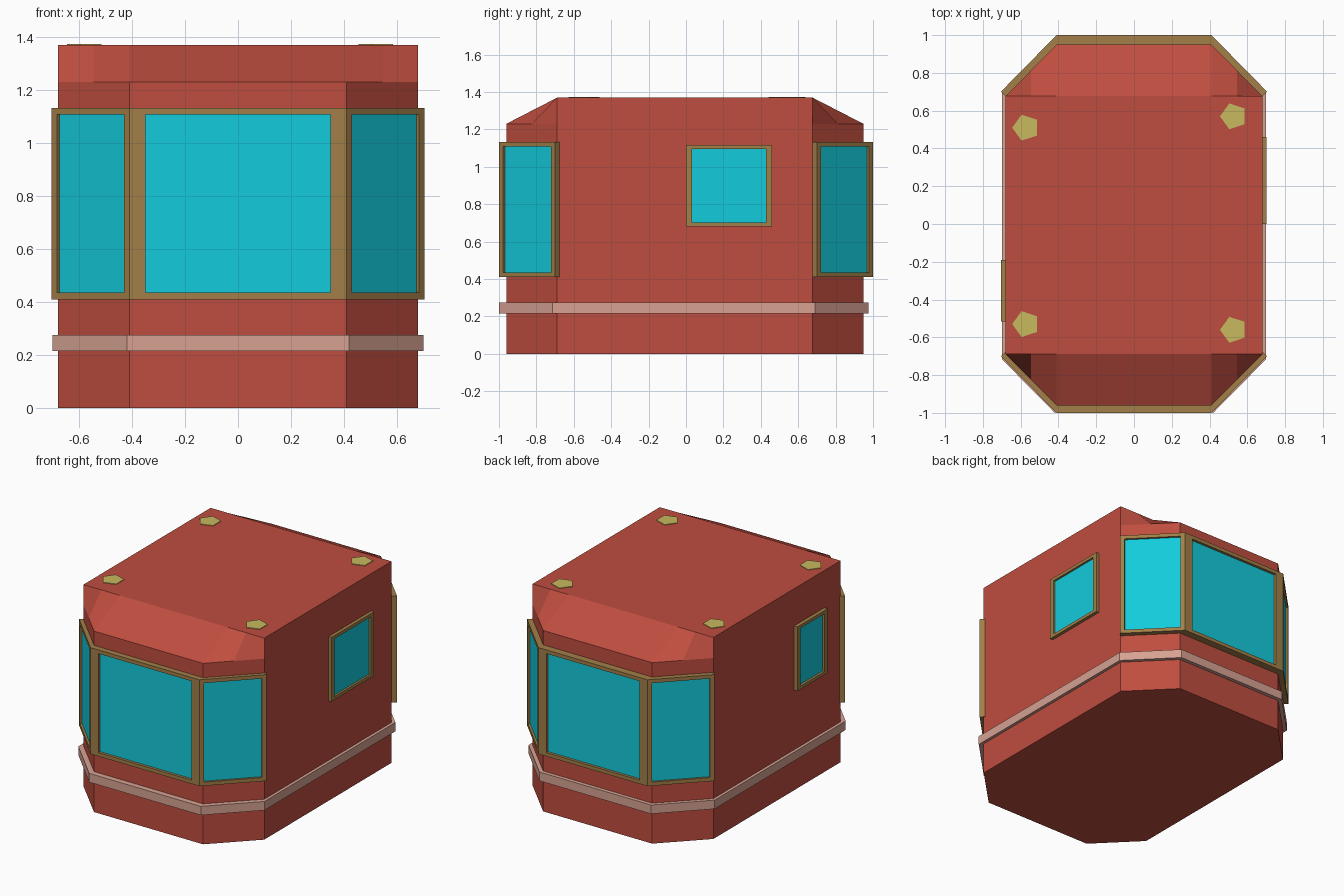
import bpy, bmesh
from math import pi
from mathutils import Vector

if "Cube" in bpy.data.objects:
    bpy.data.objects.remove(bpy.data.objects["Cube"])


def material(name, rgb):
    m = bpy.data.materials.new(name)
    m.diffuse_color = (*rgb, 1)
    m.use_nodes = True
    m.node_tree.nodes["Principled BSDF"].inputs["Base Color"].default_value = m.diffuse_color
    return m


RED = material("red_paint", (0.52, 0.075, 0.05))
PINK = material("pale_trim", (0.68, 0.36, 0.29))
BROWN = material("bronze_frame", (0.36, 0.21, 0.065))
CYAN = material("cyan_glass", (0.007, 0.60, 0.72))
GOLD = material("gold_stud", (0.57, 0.49, 0.11))


def finish(bm, name, mat):
    bmesh.ops.remove_doubles(bm, verts=bm.verts, dist=1e-5)
    bmesh.ops.recalc_face_normals(bm, faces=bm.faces)
    me = bpy.data.meshes.new(name)
    bm.to_mesh(me)
    bm.free()
    me.materials.append(mat)
    ob = bpy.data.objects.new(name, me)
    bpy.context.collection.objects.link(ob)
    return ob


def loft(name, loops, mat):
    """Closed solid through a stack of equal-length point loops."""
    bm = bmesh.new()
    rings = [[bm.verts.new(p) for p in loop] for loop in loops]
    n = len(rings[0])
    for a, b in zip(rings, rings[1:]):
        for i in range(n):
            j = (i + 1) % n
            bm.faces.new((a[i], a[j], b[j], b[i]))
    bm.faces.new(rings[0][::-1])
    bm.faces.new(rings[-1])
    return finish(bm, name, mat)


def around(end):
    """Repeat the front-end outline at the back, turned half a circle."""
    return end + [(-x, -y) for x, y in end]


# Body: chamfered box whose ends slope up to a flat roof
CY = -0.006
plan = around([(-.68, -.683), (-.545, -.819), (-.41, -.955),
               (.41, -.955), (.545, -.819), (.68, -.683)])
loft("body", [
    [(x, y + CY, 0) for x, y in plan],
    [(x, y + CY, 1.23) for x, y in plan],
    [(x, (.683 if y > 0 else -.683) + CY, 1.37) for x, y in plan],
], RED)

# Pale belt around the lower body
belt = around([(-.70, -.703), (-.42, -.987), (.42, -.987), (.70, -.703)])
loft("belt_trim", [[(x, y - .012, z) for x, y in belt] for z in (.215, .275)], PINK)


def window(name, p0, p1, z0, z1, mu, mv, depth, recess):
    """Raised frame with recessed glass on the outer line p0-p1."""
    a, b = Vector((*p0, 0)), Vector((*p1, 0))
    u = (b - a).normalized()
    inward = Vector((-u.y, u.x, 0))
    length = (b - a).length

    def rect(m, n, d):
        return [a + u * s + inward * d + Vector((0, 0, z)) for s, z in
                ((m, z0 + n), (length - m, z0 + n), (length - m, z1 - n), (m, z1 - n))]

    bm = bmesh.new()
    rings = [[bm.verts.new(p) for p in r] for r in
             (rect(0, 0, depth), rect(0, 0, 0), rect(mu, mv, 0), rect(mu, mv, depth))]
    for r, s in zip(rings, rings[1:] + rings[:1]):
        for i in range(4):
            j = (i + 1) % 4
            bm.faces.new((r[i], r[j], s[j], s[i]))
    finish(bm, name + "_frame", BROWN)

    loft(name + "_glass", [rect(mu, mv, depth), rect(mu, mv, recess)], CYAN)


# Wraparound windows at both ends
for s, end in ((1, "front"), (-1, "back")):
    d = .042 if s == 1 else .05
    window(end + "_window", (-.41 * s, -s), (.41 * s, -s), .41, 1.133, .06, .025, d, .018)
    for side, q0, q1 in (("a", (-.705, -.70), (-.41, -1)), ("b", (.41, -1), (.705, -.70))):
        window(f"{end}_corner_window_{side}", (q0[0] * s, q0[1] * s),
               (q1[0] * s, q1[1] * s), .41, 1.133, .03, .025, .035, .014)

# Single window on each long side
window("right_window", (.702, 0), (.702, .46), .68, 1.117, .033, .022, .024, .014)
window("left_window", (-.705, -.19), (-.705, -.515), .68, 1.117, .033, .022, .027, .016)

# Five-sided studs on the roof
for i, (x, y) in enumerate(((-.573, .51), (.527, .57), (-.573, -.53), (.527, -.56))):
    bpy.ops.mesh.primitive_cylinder_add(vertices=5, radius=.072, depth=.012,
                                        location=(x, y, 1.368), rotation=(0, 0, pi / 2))
    ob = bpy.context.object
    ob.name = f"roof_stud_{i + 1}"
    ob.data.materials.append(GOLD)
